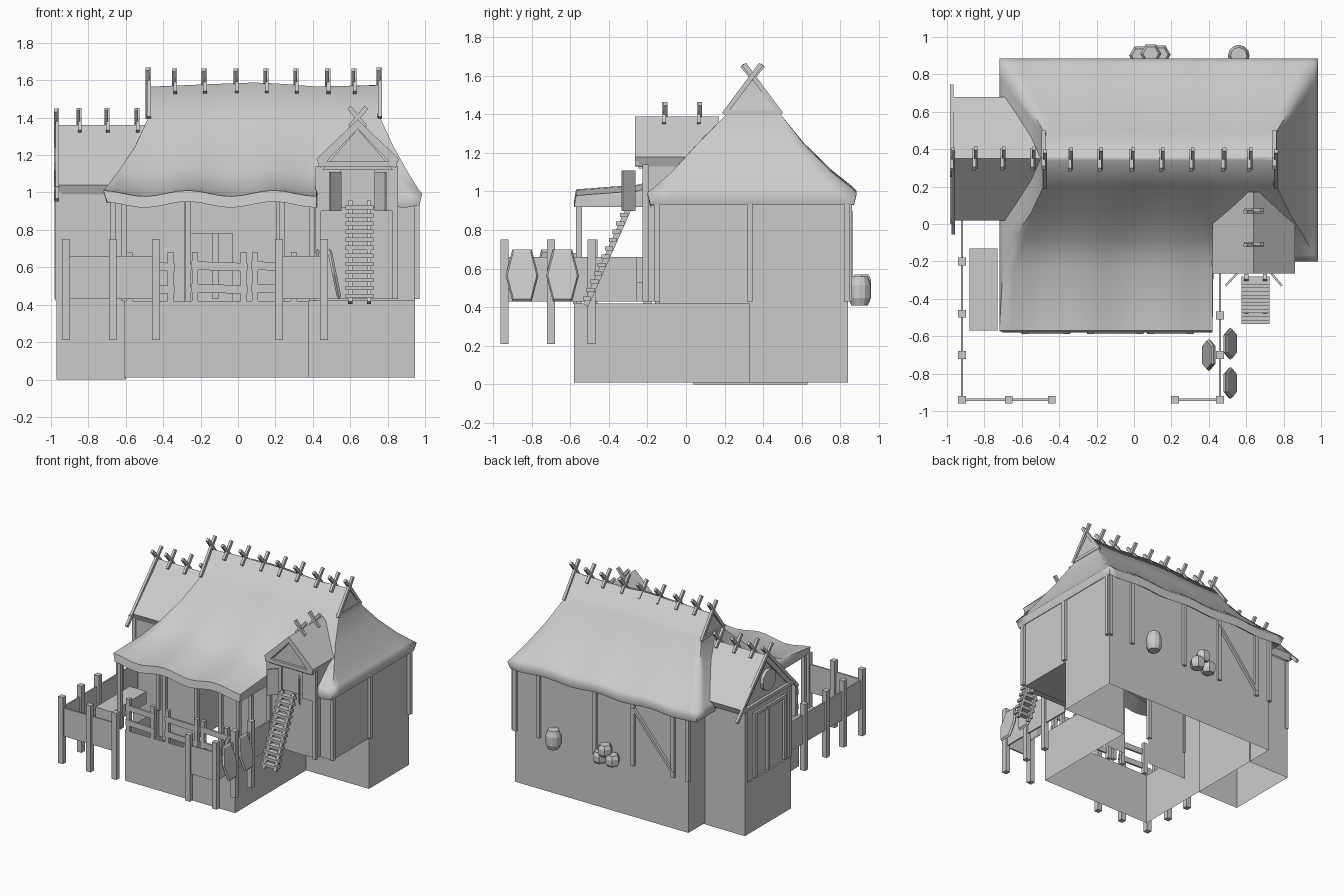
import bpy, bmesh, math
from mathutils import Vector

cube = bpy.data.objects.get("Cube")
if cube:
    bpy.data.objects.remove(cube)

grey = bpy.data.materials.new("plain_grey")
grey.use_nodes = True
COLOR = (0.6, 0.6, 0.6, 1)
grey.diffuse_color = COLOR
grey.node_tree.nodes["Principled BSDF"].inputs["Base Color"].default_value = COLOR


def make(name, verts, faces, smooth=False):
    bm = bmesh.new()
    vs = [bm.verts.new(v) for v in verts]
    for f in faces:
        bm.faces.new([vs[i] for i in f])
    bmesh.ops.recalc_face_normals(bm, faces=bm.faces)
    for f in bm.faces:
        f.smooth = smooth
    me = bpy.data.meshes.new(name)
    bm.to_mesh(me)
    bm.free()
    me.materials.append(grey)
    ob = bpy.data.objects.new(name, me)
    bpy.context.scene.collection.objects.link(ob)
    return ob


def loft(name, rings, caps=(True, True), smooth=False):
    n = len(rings[0])
    verts = [v for r in rings for v in r]
    faces = [(k * n + i, k * n + (i + 1) % n, (k + 1) * n + (i + 1) % n, (k + 1) * n + i)
             for k in range(len(rings) - 1) for i in range(n)]
    if caps[0]:
        faces.append(tuple(range(n)))
    if caps[1]:
        faces.append(tuple(range(len(verts) - n, len(verts))))
    return make(name, verts, faces, smooth)


def box(name, x0, x1, y0, y1, z0, z1):
    return loft(name, [[(x0, y0, z), (x1, y0, z), (x1, y1, z), (x0, y1, z)] for z in (z0, z1)])


def beam(name, p, q, w=0.025, d=0.025, side=(1, 0, 0)):
    """Square bar from p to q; w is measured along the side direction."""
    p, q, s = Vector(p), Vector(q), Vector(side)
    t = (q - p).normalized().cross(s).normalized() * d / 2
    s = s * w / 2
    return loft(name, [[c + s + t, c - s + t, c - s - t, c + s - t] for c in (p, q)])


def post(name, x, y, z0, z1, w=0.036):
    return box(name, x - w / 2, x + w / 2, y - w / 2, y + w / 2, z0, z1)


def prism(name, profile, a, b, axis):
    """Extrude a (side, height) profile along x or y."""
    put = (lambda u, v, c: (c, u, v)) if axis == "x" else (lambda u, v, c: (u, c, v))
    return loft(name, [[put(u, v, c) for u, v in profile] for c in (a, b)])


def gable_roof(name, mid, half, eave, top, a, b, axis, thick=0.05):
    prism(name, [(mid - half, eave), (mid, top), (mid + half, eave), (mid + half - 0.02, eave - thick),
                 (mid, top - thick), (mid - half + 0.02, eave - thick)], a, b, axis)


def cross(name, c, mid, z, axis, drop=0.055, rise=0.065, slope=1.2):
    """Two crossed bars over a ridge at position c."""
    for s in (-1, 1):
        lo, hi = mid - s * drop / slope, mid + s * rise / slope
        if axis == "x":
            beam(name, (c + s * 0.004, lo, z - drop), (c + s * 0.004, hi, z + rise), 0.02)
        else:
            beam(name, (lo, c + s * 0.004, z - drop), (hi, c + s * 0.004, z + rise), 0.02, 0.025, (0, 1, 0))


# stone base and wing base, open shells
base = [(-0.61, -0.58), (0.38, -0.58), (0.38, 0.33), (0.945, 0.33), (0.945, 0.84), (-0.61, 0.84)]
loft("stone_base", [[(x, y, z) for x, y in base] for z in (0.01, 0.42)], (False, False))
wing = [(-0.97, 0.04), (-0.6, 0.04), (-0.6, 0.63), (-0.97, 0.63)]
loft("wing_base", [[(x, y, z) for x, y in wing] for z in (0, 0.42)], (False, False))


# upper house walls with a front doorway, overhanging room and wing walls
def wall(name, path, z0, z1):
    n = len(path)
    make(name, [(x, y, z) for z in (z0, z1) for x, y in path],
         [(i, i + 1, n + i + 1, n + i) for i in range(n - 1)])


wall("house_walls", [(0.38, -0.14), (0.945, -0.14), (0.945, 0.84), (-0.61, 0.84), (-0.61, -0.14)], 0.42, 1.0)
wall("front_wall_left", [(-0.03, -0.14), (0.38, -0.14)], 0.2, 1.0)
wall("front_wall_right", [(-0.61, -0.14), (-0.26, -0.14)], 0.2, 1.0)
wall("wall_over_door", [(-0.26, -0.14), (-0.03, -0.14)], 0.78, 1.0)
box("room_floor", 0.38, 0.945, -0.14, 0.33, 0.42, 0.435)
prism("wing_walls", [(0.04, 0.42), (0.04, 1.0), (0.335, 1.31), (0.63, 1.0), (0.63, 0.42)], -0.96, -0.6, "x")

# thatched main roof: height, left, right, back, front right, front porch
LEVELS = [(1.575, -0.47, 0.75, 0.36, 0.34, 0.34), (1.4, -0.48, 0.76, 0.49, 0.21, 0.21),
          (1.25, -0.55, 0.83, 0.61, 0.06, 0.06), (1.11, -0.64, 0.91, 0.75, -0.07, -0.07),
          (1.02, -0.7, 0.965, 0.86, -0.17, -0.24), (0.995, -0.72, 0.985, 0.885, -0.2, -0.57),
          (0.935, -0.7, 0.97, 0.87, -0.185, -0.58), (0.97, -0.62, 0.93, 0.82, -0.12, -0.45)]
STEPS = (20, 4, 8, 10, 24, 12)
rings = []
for k, (z, l, r, b, f, p) in enumerate(LEVELS):
    corners = [(l, p), (0.42, p), (0.425, f), (r, f), (r, b), (l, b)]
    ring = []
    for i, n in enumerate(STEPS):
        a, c = Vector(corners[i]), Vector(corners[(i + 1) % 6])
        wave = (0.008 if i > 2 else 0.016) * min(1, max(0, k - 1) / 3)
        for j in range(n):
            v = a.lerp(c, j / n)
            dz = wave * math.cos(math.tau * (v.x + 0.27) / 0.46)
            if k == 0:
                dz = 0.012 * math.sin(7 * v.x + 1)
            ring.append((v.x, v.y, z + dz))
    rings.append(ring)
roof = loft("thatched_roof", rings, (True, False), True)
bpy.context.view_layer.objects.active = roof
roof.select_set(True)
bpy.ops.object.shade_smooth_by_angle(angle=math.radians(70))
roof.select_set(False)

# ridge crosses and gable end frames of the main roof
for x in (-0.34, -0.18, -0.01, 0.15, 0.31, 0.48, 0.62):
    cross("ridge_cross", x, 0.345, 1.59, "x")
for x in (-0.48, 0.755):
    cross("gable_frame", x, 0.345, 1.6, "x", 0.2, 0.06, 1.35)
    beam("gable_tie", (x, 0.2, 1.41), (x, 0.49, 1.41), 0.02)

# wing roof with crosses and barge boards
gable_roof("wing_roof", 0.35, 0.33, 1.04, 1.36, -0.97, -0.45, "x")
for x in (-0.85, -0.7, -0.54):
    cross("wing_cross", x, 0.35, 1.38, "x")
cross("wing_barge_board", -0.97, 0.345, 1.38, "x", 0.42, 0.06, 1.07)
beam("wing_tie", (-0.97, 0.0, 1.02), (-0.97, 0.68, 1.02))

# wing end: round window, door and posts
ring_pts = [(0.335 + 0.085 * math.cos(a), 1.16 + 0.085 * math.sin(a))
            for a in (math.tau * i / 12 for i in range(12))]
prism("round_window", ring_pts, -0.985, -0.96, "x")
for y in (0.12, 0.335, 0.5):
    post("wing_door_post", -0.965, y, 0.43, 0.95, 0.03)
beam("wing_lintel", (-0.965, 0.1, 0.94), (-0.965, 0.52, 0.94))
for y in (0.05, 0.62):
    post("wing_corner_post", -0.96, y, 0.42, 1.0, 0.03)

# wall posts and brace at the back and sides
for x in (0.94, 0.73, 0.22, -0.12, -0.48, -0.61):
    post("back_post", x, 0.845, 0.43, 0.97, 0.03)
beam("back_brace", (-0.12, 0.85, 0.9), (-0.48, 0.85, 0.47))
for y in (-0.15, 0.33, 0.835):
    post("side_post", 0.955, y, 0.43, 0.97, 0.03)

# porch posts and front wall posts
for x in (-0.67, -0.265, 0.235, 0.395):
    post("porch_post", x, -0.555, 0.42, 0.96, 0.03)
for x in (-0.61, -0.27, 0.22):
    post("front_wall_post", x, -0.145, 0.42, 1.0, 0.03)

# porch rails
for a, b in ((-0.58, -0.36), (-0.23, 0.03), (0.09, 0.3)):
    for x in (a, b):
        post("rail_post", x, -0.57, 0.42, 0.68, 0.032)
    for z in (0.49, 0.61):
        beam("porch_rail", (a - 0.02, -0.58, z), (b + 0.02, -0.58, z - 0.01), 0.015, 0.045, (0, 1, 0))

# yard fence: runs of posts joined by plank panels
RUNS = [[(-0.92, -0.2), (-0.92, -0.48), (-0.92, -0.7), (-0.92, -0.94), (-0.67, -0.94), (-0.44, -0.94)],
        [(0.22, -0.94), (0.46, -0.94), (0.46, -0.7), (0.46, -0.49)]]
for run in RUNS:
    for x, y in run:
        post("fence_post", x, y, 0.21, 0.75, 0.042)
RUNS[0].insert(0, (-0.92, 0.02))
RUNS[1].append((0.46, -0.26))
for run in RUNS:
    for (x0, y0), (x1, y1) in zip(run, run[1:]):
        box("fence_panel", min(x0, x1) - 0.006, max(x0, x1) + 0.006,
            min(y0, y1) - 0.006, max(y0, y1) + 0.006, 0.43, 0.66)

# shields leaning on the fence
HEX = [(-0.05, 0), (0.05, 0), (0.085, 0.135), (0.05, 0.27), (-0.05, 0.27), (-0.085, 0.135)]
for x, y, lean in ((0.54, -0.64, -0.05), (0.54, -0.85, -0.05), (0.375, -0.7, 0.05)):
    loft("shield", [[(x + lean * v / 0.27 + t, y + u * k, 0.43 + 0.135 + (v - 0.135) * k) for u, v in HEX]
                    for t, k in ((-0.012, 0.9), (0, 1), (0.012, 0.9))])

# bench in the yard
box("bench", -0.88, -0.73, -0.57, -0.13, 0.43, 0.53)

# dormer walls, door and posts
box("dormer_front_low", 0.43, 0.84, -0.2, -0.14, 0.43, 0.92)
for a, b in ((0.43, 0.55), (0.73, 0.84)):
    box("dormer_front_side", a, b, -0.225, -0.14, 0.9, 1.15)
box("dormer_door", 0.55, 0.73, -0.215, -0.2, 0.92, 1.15)
prism("dormer_gable", [(0.45, 1.12), (0.64, 1.34), (0.83, 1.12)], -0.245, -0.215, "y")
for x in (0.43, 0.82):
    box("dormer_cheek", x, x + 0.02, -0.2, 0.1, 0.9, 1.15)
for x in (0.43, 0.84):
    post("dormer_post", x, -0.21, 0.43, 1.14, 0.03)

# dormer roof, crosses and shutters
gable_roof("dormer_roof", 0.64, 0.22, 1.18, 1.39, -0.265, 0.17, "y", 0.05)
beam("dormer_tie", (0.43, -0.255, 1.15), (0.85, -0.255, 1.15), 0.02, 0.03, (0, 1, 0))
for y in (-0.11, 0.07):
    cross("dormer_cross", y, 0.64, 1.4, "y", 0.05, 0.055)
for hinge, tip in ((0.55, 0.49), (0.735, 0.79)):
    beam("shutter", (hinge, -0.265, 1.005), (tip, -0.33, 1.005), 0.21, 0.012, (0, 0, 1))

# ladder with plank rungs
foot, head = Vector((0, -0.52, 0.41)), Vector((0, -0.28, 0.95))
for x in (0.6, 0.7):
    off = Vector((x, 0, 0))
    beam("ladder_stile", foot + off, head + off, 0.022, 0.03)
for i in range(12):
    c = foot.lerp(head, (i + 0.8) / 12.5)
    box("ladder_rung", 0.575, 0.725, c.y - 0.03, c.y + 0.012, c.z - 0.01, c.z + 0.012)


# barrel and sacks at the back
def barrel(name, x, y, z, r, h, n=8):
    loft(name, [[(x + r * k * math.cos(math.tau * i / n), y + r * k * math.sin(math.tau * i / n), z + h * t)
                 for i in range(n)] for t, k in ((0, 0.75), (0.25, 1), (0.7, 1), (1, 0.75))])


barrel("barrel", 0.56, 0.9, 0.41, 0.058, 0.15, 12)
for x, y, z in ((0.03, 0.9, 0.41), (0.14, 0.905, 0.41), (0.09, 0.91, 0.48)):
    barrel("sack", x, y, z, 0.056, 0.09, 6)
